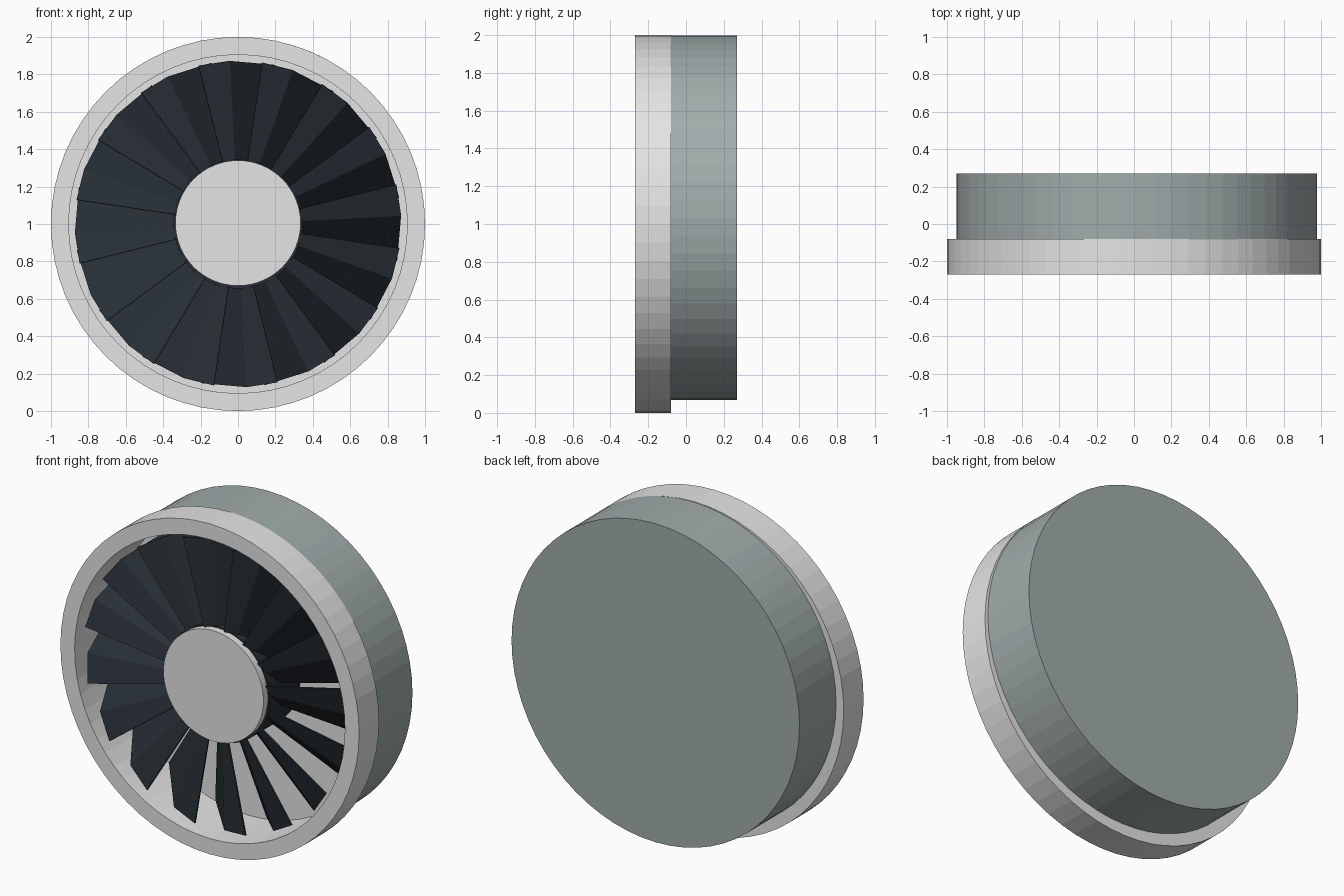
import bpy, bmesh, math

if "Cube" in bpy.data.objects:
    bpy.data.objects.remove(bpy.data.objects["Cube"])

def material(name, rgb):
    m = bpy.data.materials.new(name)
    m.diffuse_color = (*rgb, 1)
    m.use_nodes = True
    m.node_tree.nodes["Principled BSDF"].inputs["Base Color"].default_value = m.diffuse_color
    return m

LIGHT = material("light grey", (0.78, 0.78, 0.78))
DRUM = material("grey green", (0.355, 0.415, 0.41))
DARK = material("dark slate", (0.020, 0.028, 0.036))

def build(name, verts, faces, mat):
    me = bpy.data.meshes.new(name)
    me.from_pydata(verts, [], faces)
    me.materials.append(mat)
    ob = bpy.data.objects.new(name, me)
    bpy.context.collection.objects.link(ob)
    return ob

def lathe(name, profile, centre, mat, n=64):
    """Turn (radius, y) points around the y axis and cap both ends."""
    cx, cz = centre
    verts = [(cx + r * math.cos(2 * math.pi * i / n), y,
              cz + r * math.sin(2 * math.pi * i / n))
             for r, y in profile for i in range(n)]
    faces = [(k * n + i, (k + 1) * n + i, (k + 1) * n + (i + 1) % n, k * n + (i + 1) % n)
             for k in range(len(profile) - 1) for i in range(n)]
    last = (len(profile) - 1) * n
    faces.append(tuple(range(n)))
    faces.append(tuple(last + i for i in reversed(range(n))))
    ob = build(name, verts, faces, mat)
    bm = bmesh.new()
    bm.from_mesh(ob.data)
    bmesh.ops.recalc_face_normals(bm, faces=bm.faces)
    bm.to_mesh(ob.data)
    bm.free()
    return ob

# Front ring whose inner wall runs back to a deep floor behind the blades
lathe("front_ring", [(0.905, 0.10), (0.905, -0.27), (1.0, -0.27), (1.0, -0.08),
                     (0.91, -0.08), (0.91, 0.11)], (0, 1), LIGHT)

# Rear drum shell around it, slightly off centre and closed at the back
lathe("rear_drum", [(0.964, 0.12), (0.92, 0.12), (0.92, 0.115), (0.964, -0.082),
                    (0.964, 0.27)][3:], (0.015, 1.033), DRUM).data
drum = bpy.data.objects["rear_drum"]
bm = bmesh.new()
bm.from_mesh(drum.data)
bmesh.ops.delete(bm, geom=[f for f in bm.faces if f.normal.y < -0.9], context='FACES_ONLY')
bm.to_mesh(drum.data)
bm.free()

# Hub cap and the dark core behind it
lathe("hub_cap", [(0.335, -0.235), (0.335, -0.19)], (0, 1.005), LIGHT)
lathe("hub_core", [(0.345, -0.192), (0.345, 0.10)], (0, 1.0), DARK)

# Sixteen bent fan blades: deep steep trailing facet, flatter leading facet
BLADES = 16
SECTION = [(-13, 0.07, -0.08), (3, -0.19, -0.17), (14, -0.225, -0.205)]  # angle, tip y, root y
verts, faces = [], []
for b in range(BLADES):
    base = len(verts)
    for deg, tip_y, root_y in SECTION:
        a = math.radians(deg + b * 360 / BLADES)
        for r, y in ((0.34, root_y), (0.873, tip_y)):
            verts.append((r * math.cos(a), y, 1 + r * math.sin(a)))
    for k in (0, 2):
        faces.append((base + k, base + k + 1, base + k + 3, base + k + 2))
blades = build("fan_blades", verts, faces, DARK)
solid = blades.modifiers.new("thickness", 'SOLIDIFY')
solid.thickness = 0.008
solid.offset = 0
